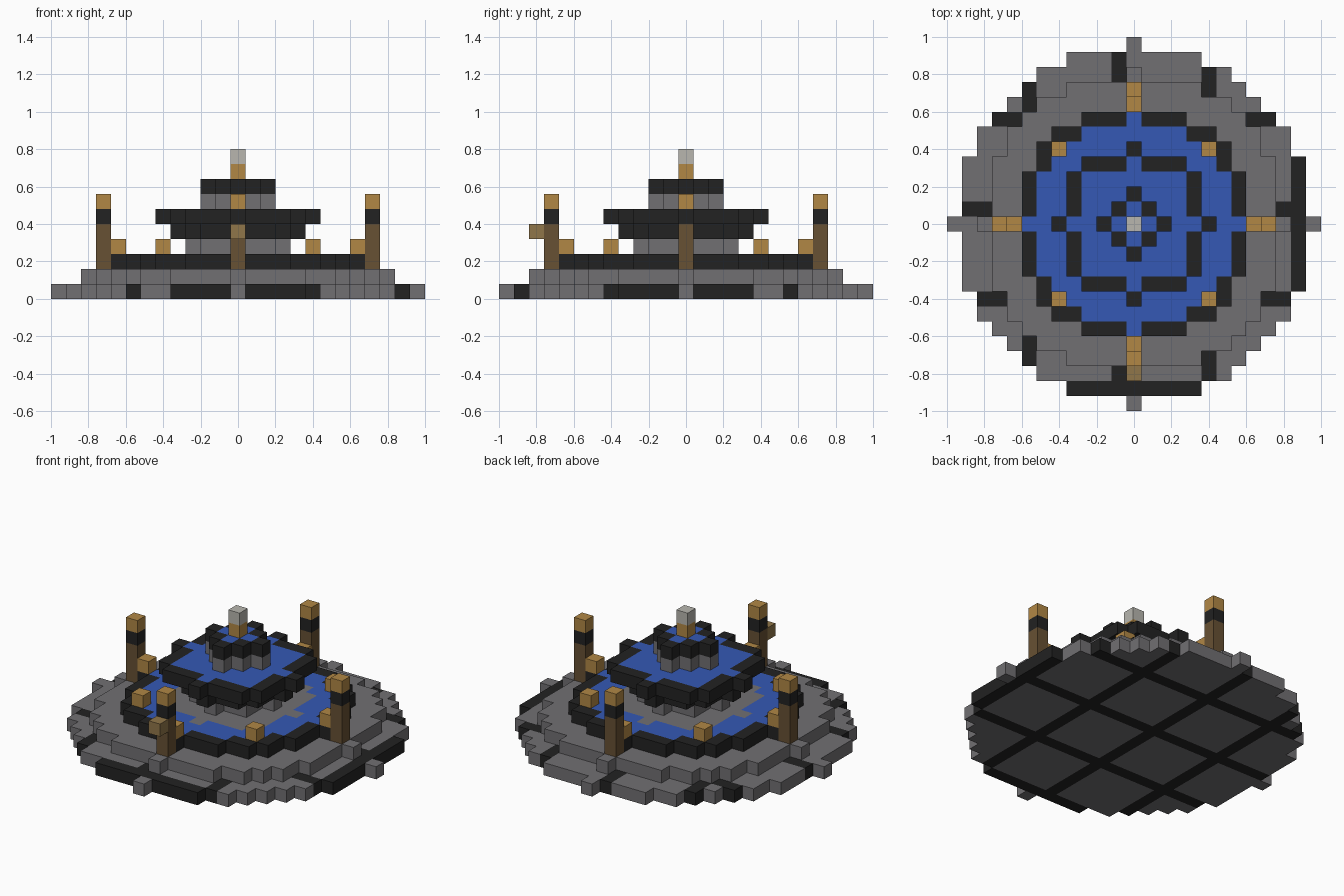
import bpy
import bmesh
from mathutils import Vector

if "Cube" in bpy.data.objects:
    bpy.data.objects.remove(bpy.data.objects["Cube"], do_unlink=True)

CELL = 0.08  # edge length of one building block


def make_material(name, rgb):
    mat = bpy.data.materials.new(name)
    mat.use_nodes = True
    mat.diffuse_color = (*rgb, 1)
    mat.node_tree.nodes["Principled BSDF"].inputs["Base Color"].default_value = (*rgb, 1)
    return mat


MATERIALS = {
    "stone": make_material("grey stone", (0.165, 0.16, 0.17)),
    "dark": make_material("dark stone", (0.016, 0.016, 0.016)),
    "water": make_material("blue water", (0.035, 0.098, 0.46)),
    "lamp": make_material("amber lamp", (0.44, 0.245, 0.06)),
    "wood": make_material("brown wood", (0.135, 0.082, 0.033)),
    "bracket": make_material("light brown wood", (0.28, 0.18, 0.067)),
    "finial": make_material("pale stone", (0.48, 0.47, 0.43)),
}
SIDES = [Vector(v) for v in
         ((1, 0, 0), (-1, 0, 0), (0, 1, 0), (0, -1, 0), (0, 0, 1), (0, 0, -1))]

blocks = {}  # (x, y, layer) -> (part name, colour)


def disc(radius):
    span = range(-radius, radius + 1)
    return {(x, y) for x in span for y in span if x * x + y * y <= radius * radius}


def lay(part, colour, cells, layer):
    for x, y in cells:
        blocks[x, y, layer] = (part, colour)


def rim(cells):
    """Cells of a disc that touch its outside."""
    return {(x, y) for x, y in cells
            if not {(x + 1, y), (x - 1, y), (x, y + 1), (x, y - 1)} <= cells}


def basin(name, radius, layer):
    cells = disc(radius)
    lay(name + "_water", "water", cells, layer)
    lay(name + "_rim", "dark", rim(cells), layer)


# Paved base: grey slabs divided by a regular grid of dark bands
ground = disc(12)
bands = {(x, y) for x, y in ground if (x + 1) % 6 == 0 or (y - 1) % 6 == 0}
lay("paved_base", "stone", ground, 0)
lay("paved_base", "dark", bands, 0)
lay("base_step", "stone", disc(10), 1)

# Three basins on stone columns
basin("lower_basin", 8, 2)
lay("lower_basin_floor", "stone", disc(5), 2)
lay("lower_column", "stone", disc(3), 3)
lay("middle_basin_underside", "dark", disc(4), 4)
basin("middle_basin", 5, 5)
lay("upper_column", "stone", disc(2), 6)
basin("upper_basin", 2, 7)

# Finial in the centre
lay("finial_base", "lamp", [(0, 0)], 8)
lay("finial_top", "finial", [(0, 0)], 9)

# Four lamp posts, each with a low lamp on the rim beside it
for name, (dx, dy) in {"left": (1, 0), "right": (-1, 0),
                       "back": (0, 1), "front": (0, -1)}.items():
    foot = [(9 * dx, 9 * dy)]
    for layer in (2, 3, 4):
        lay(name + "_post", "wood", foot, layer)
    lay(name + "_post_collar", "dark", foot, 5)
    lay(name + "_post_lamp", "lamp", foot, 6)
    lay(name + "_rim_lamp", "lamp", [(8 * dx, 8 * dy)], 3)
lay("front_post_bracket", "bracket", [(0, -10)], 4)

# Four lamps on the diagonals of the lower basin
for name, sx, sy in (("front_left", 1, -1), ("front_right", -1, -1),
                     ("back_left", 1, 1), ("back_right", -1, 1)):
    lay(name + "_corner_lamp", "lamp", [(5 * sx, 5 * sy)], 3)


def build_part(part):
    """Make one mesh from the exposed block faces of a part."""
    cells = {pos: colour for pos, (owner, colour) in blocks.items() if owner == part}
    colours = sorted(set(cells.values()))
    bm = bmesh.new()
    for pos, colour in cells.items():
        centre = Vector(pos) + Vector((0, 0, 0.5))
        for side in SIDES:
            if tuple(int(c) for c in Vector(pos) + side) in blocks:
                continue
            u = Vector((side.y, side.z, side.x)) / 2
            v = side.cross(u)
            middle = centre + side / 2
            corners = (middle - u - v, middle + u - v, middle + u + v, middle - u + v)
            face = bm.faces.new([bm.verts.new(c * CELL) for c in corners])
            face.material_index = colours.index(colour)
    bmesh.ops.remove_doubles(bm, verts=bm.verts, dist=CELL / 100)
    mesh = bpy.data.meshes.new(part)
    bm.to_mesh(mesh)
    bm.free()
    for colour in colours:
        mesh.materials.append(MATERIALS[colour])
    bpy.context.collection.objects.link(bpy.data.objects.new(part, mesh))


for part in dict.fromkeys(owner for owner, _ in blocks.values()):
    build_part(part)
